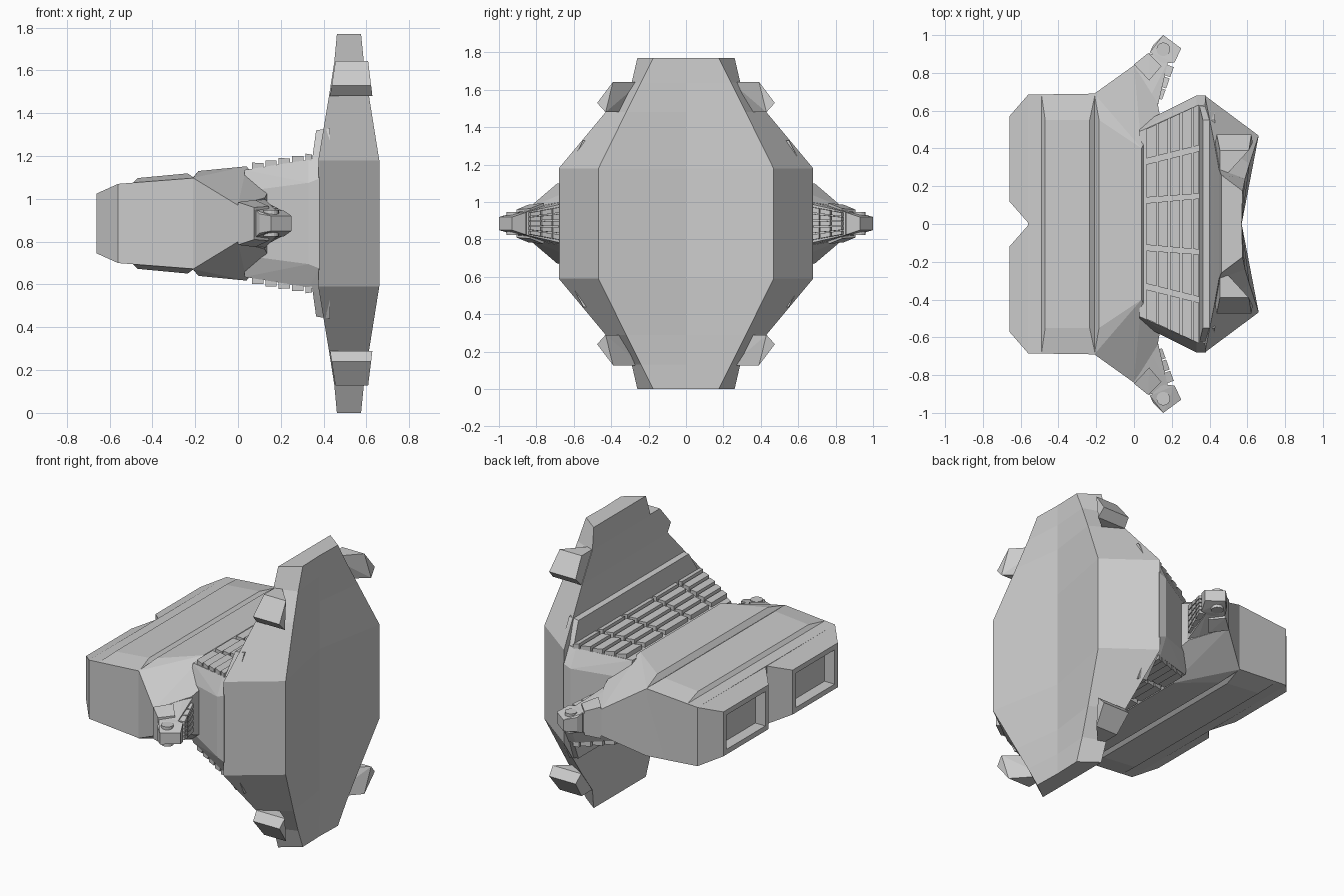
import bpy, bmesh
from mathutils import Vector

if "Cube" in bpy.data.objects:
    bpy.data.objects.remove(bpy.data.objects["Cube"])

CZ = 0.885  # height of the horizontal symmetry plane


def finish(name, bm):
    bmesh.ops.recalc_face_normals(bm, faces=bm.faces[:])
    me = bpy.data.meshes.new(name)
    bm.to_mesh(me)
    bm.free()
    ob = bpy.data.objects.new(name, me)
    ob.location.z = CZ
    bpy.context.collection.objects.link(ob)
    return ob


def add_hull(bm, pts):
    vs = [bm.verts.new(p) for p in pts]
    r = bmesh.ops.convex_hull(bm, input=vs)
    junk = {g for g in r["geom_interior"] + r["geom_unused"] if isinstance(g, bmesh.types.BMVert)}
    bmesh.ops.delete(bm, geom=list(junk), context='VERTS')


def tidy(bm):
    bmesh.ops.dissolve_limit(bm, angle_limit=0.03, verts=bm.verts[:], edges=bm.edges[:])


def flip(pts, axis):
    out = []
    for p in pts:
        q = list(p)
        q[axis] *= -1
        out.append(tuple(q))
    return out


def hull(name, pts, y=False, z=True):
    """One convex solid; the points may be mirrored across y and z first."""
    if y:
        pts = pts + flip(pts, 1)
    if z:
        pts = pts + flip(pts, 2)
    bm = bmesh.new()
    add_hull(bm, list(dict.fromkeys(pts)))
    tidy(bm)
    return finish(name, bm)


def copies(name, solids, axes):
    """Several convex solids in one object, repeated across the given axes."""
    for a in axes:
        solids = solids + [flip(s, a) for s in solids]
    bm = bmesh.new()
    for s in solids:
        add_hull(bm, s)
    tidy(bm)
    return finish(name, bm)


# Large shield plate: stacked sections (height, back x, back half width, front x, front half width)
levels = [(.295, .375, .68, .66, .468), (.595, .425, .43, .612, .32),
          (.755, .45, .29, .588, .24), (.885, .462, .26, .575, .175)]
levels = [(-h, *r) for h, *r in reversed(levels)] + levels
bm = bmesh.new()
rings = [[bm.verts.new(p) for p in ((xb, -yb, h), (xf, -yf, h), (.57, 0, h), (xf, yf, h), (xb, yb, h))]
         for h, xb, yb, xf, yf in levels]
for a, b in zip(rings, rings[1:]):
    for i in range(5):
        j = (i + 1) % 5
        bm.faces.new((a[i], a[j], b[j], b[i]))
bm.faces.new(rings[0])
bm.faces.new(rings[-1])
finish("shield_plate", bm)

# Corner blocks on the shield plate
yz = [(.43, .595), (.475, .645), (.39, .758), (.24, .758), (.30, .595)]
block = []
for y, h in yz:
    t = (h - .595) / .163
    block += [(.43 + .025 * t, y, h), (.628 - .02 * t, y, h)]
block = [(.47 if x > .5 and y < .31 else x, y, h) for x, y, h in block]
copies("shield_corner_blocks", [block], (1, 2))

# Ridge behind the plate
ridge = [(x, s * y, h) for s in (-1, 1)
         for x, y, h in ((.345, .63, .29), (.43, .63, .29), (.365, .55, .435), (.43, .55, .445))]
copies("shield_ridge", [ridge], (2,))

# Neck
hull("neck", [(.03, .53, .15), (.03, .49, .25), (.33, .68, .19), (.38, .68, .21),
              (.33, .625, .298), (.38, .63, .305)], y=True)

# Neck vent tiles, fanning out toward the plate
def fan(x, y0, y1):
    return y0 + (y1 - y0) * (x - .06) / .28


def top(x):
    return .252 + .17 * (x - .03)


tiles = []
for x0, x1 in ((.065, .118), (.128, .18), (.19, .243), (.253, .305), (.315, .345)):
    for a, b in (((-.11, -.135), (.11, .135)), ((.14, .16), (.315, .385)),
                 ((.345, .415), (.50, .63)), ((-.14, -.16), (-.315, -.385)), ((-.345, -.415), (-.50, -.63))):
        tiles.append([(x, fan(x, *e), top(x) + d) for x, lift in ((x0, .026), (x1, .016))
                      for e in (a, b) for d in (-.01, lift)])
copies("neck_vent_tiles", tiles, (2,))

# Main body, raised roof panel and forward body with shoulders
hull("main_body", [(-.56, .685, .185), (-.21, .69, .212), (-.15, .69, .19)], y=True)
hull("roof_panels", [(-.49, .685, .19), (-.47, .55, .212), (-.235, .55, .234), (-.205, .69, .212),
                     (-.205, .55, .215)], y=True)
shoulder = [(-.21, 0, .215), (-.21, .69, .213), (-.185, 0, .245), (-.185, .55, .245), (.04, 0, .267),
            (.04, .40, .267), (.135, .585, .14), (.06, 0, .24), (.0, .84, .085), (.125, .64, .12)]
shoulder += flip(shoulder, 2)
copies("forward_body", [shoulder], (1,))

# Rear engine blocks with recessed openings and a notch between them
for side, tag in ((1, "left"), (-1, "right")):
    bm = bmesh.new()
    add_hull(bm, [(x, side * y, s * h) for s in (-1, 1) for x, y, h in
                  ((-.555, 0, .185), (-.56, .685, .185), (-.66, .12, .14), (-.66, .57, .14))])
    tidy(bm)
    bm.normal_update()
    rear = min(bm.faces, key=lambda f: f.calc_center_median().x)
    bmesh.ops.inset_region(bm, faces=[rear], thickness=.045)
    ext = bmesh.ops.extrude_face_region(bm, geom=[rear])
    moved = [g for g in ext["geom"] if isinstance(g, bmesh.types.BMVert)]
    bmesh.ops.translate(bm, verts=moved, vec=(.07, 0, 0))
    if rear.is_valid:
        bmesh.ops.delete(bm, geom=[rear], context='FACES')
    finish("engine_block_" + tag, bm)

# Arms: plan outlines with half heights
def slab(plan):
    return [(x, y, s * h) for x, y, h in plan for s in (-1, 1)]


arm_root = slab([(-.01, .83, .09), (.08, .905, .06), (.18, .86, .06), (.125, .62, .115), (.06, .62, .13)])
arm_collar = slab([(.0, .845, .1), (.075, .905, .075), (.145, .835, .08), (.08, .76, .11)])
arm_tip = slab([(.085, .91, .062), (.10, .945, .045), (.155, 1.0, .035), (.25, .93, .035),
                (.215, .855, .06), (.15, .85, .065)])
copies("arm", [arm_root, arm_collar, arm_tip], (1,))

# Small vent tiles on the inner face of each arm
p0, p1 = Vector((.13, .66)), Vector((.195, .84))
out = Vector((.94, -.34))
vents = []
for i in range(3):
    for j in range(5):
        cell = []
        for u in ((i + .06) / 3, (i + .94) / 3):
            half = .095 - .035 * u
            for v in ((j + .1) / 5, (j + .9) / 5):
                for d in (-.02, .018):
                    q = p0.lerp(p1, u) + out * d
                    cell.append((q.x, q.y, half * (2 * v - 1)))
        vents.append(cell)
copies("arm_vent_tiles", vents, (1,))

# Round caps on the arm tips, above and below
bm = bmesh.new()
for sy in (-1, 1):
    r = bmesh.ops.create_cone(bm, cap_ends=True, segments=16, radius1=.036, radius2=.036, depth=.124)
    bmesh.ops.translate(bm, verts=r["verts"], vec=(.155, sy * .925, 0))
finish("arm_caps", bm)
